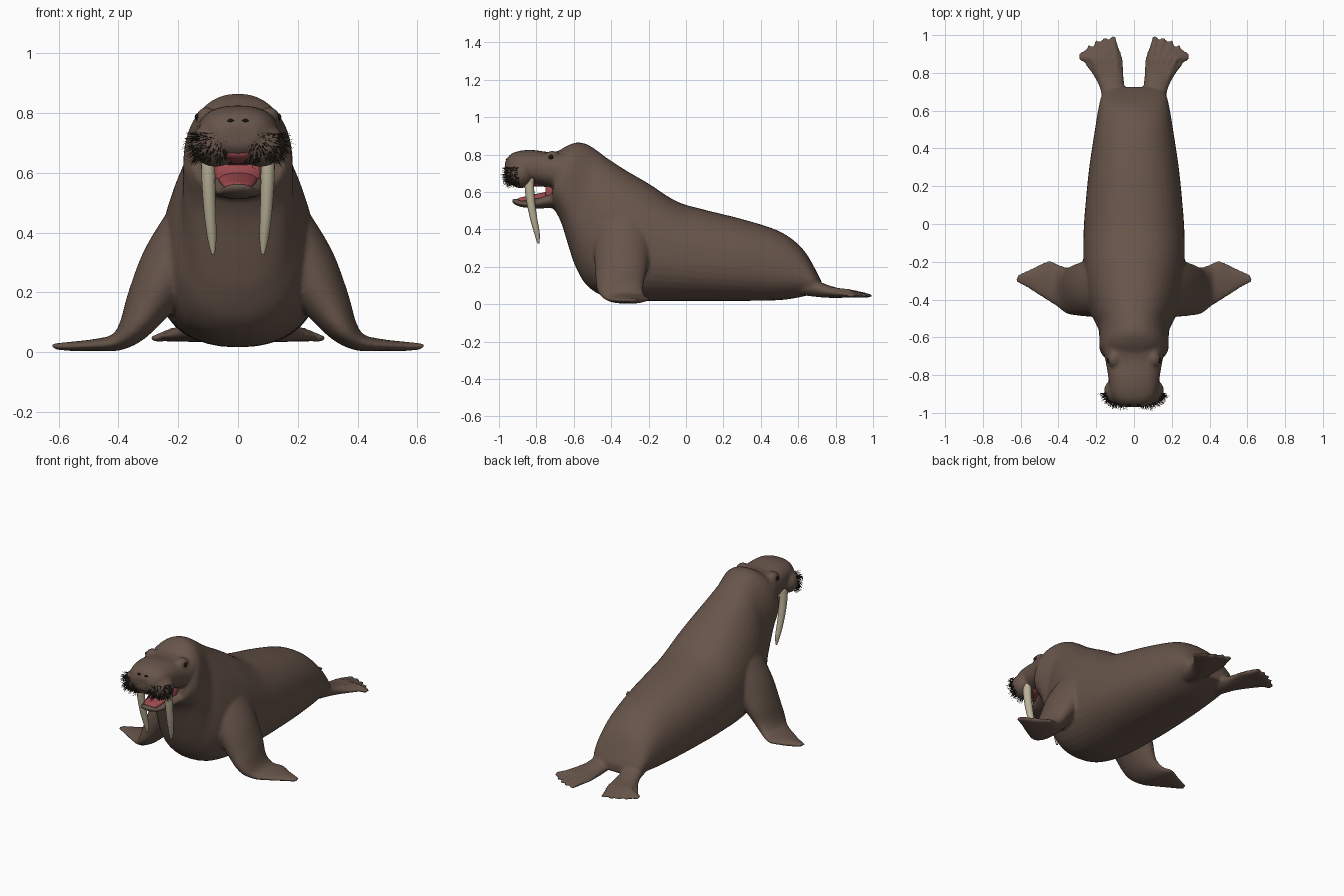
import bpy, bmesh, math, random
from mathutils import Vector as V

random.seed(4)


def material(name, rgb):
    m = bpy.data.materials.new(name)
    m.diffuse_color = (*rgb, 1)
    return m


SKIN = material("brown skin", (0.135, 0.09, 0.068))
IVORY = material("ivory", (0.50, 0.45, 0.32))
RED = material("mouth red", (0.35, 0.07, 0.08))
BRISTLE = material("dark bristle", (0.04, 0.032, 0.02))
BLACK = material("eye black", (0.012, 0.009, 0.008))


def finish(bm, name, mat):
    bmesh.ops.recalc_face_normals(bm, faces=bm.faces)
    me = bpy.data.meshes.new(name)
    bm.to_mesh(me)
    bm.free()
    me.materials.append(mat)
    for p in me.polygons:
        p.use_smooth = True
    ob = bpy.data.objects.new(name, me)
    bpy.context.collection.objects.link(ob)
    return ob


def spline(rows, steps):
    """Catmull-Rom interpolation of rows of numbers."""
    out = []
    for i in range(len(rows) - 1):
        p0, p1, p2 = rows[max(i - 1, 0)], rows[i], rows[i + 1]
        p3 = rows[min(i + 2, len(rows) - 1)]
        for s in range(steps):
            t = s / steps
            out.append([b + .5 * t * (c - a + t * (2*a - 5*b + 4*c - d + t * (3*(b - c) + d - a)))
                        for a, b, c, d in zip(p0, p1, p2, p3)])
    return out + [list(rows[-1])]


def loft(bm, rows, side=1, n=28, power=2.0, pear=0.0, steps=4):
    """Closed tube: each row is edge point A, opposite point B, half thickness."""
    rows = spline(rows, steps)
    cen = [(V(r[:3]) + V(r[3:6])) / 2 for r in rows]
    rings = []
    for i, r in enumerate(rows):
        h = (V(r[:3]) - V(r[3:6])) / 2
        tan = cen[min(i + 1, len(cen) - 1)] - cen[max(i - 1, 0)]
        w = h.cross(tan).normalized() * max(r[6], .002)
        ring = []
        for k in range(n):
            a = 2 * math.pi * k / n
            c, s = math.cos(a), math.sin(a)
            c = math.copysign(abs(c) ** (2 / power), c)
            s = math.copysign(abs(s) ** (2 / power), s)
            p = cen[i] + h * c + w * s * (1 - pear * c)
            ring.append(bm.verts.new((p.x * side, p.y, p.z)))
        rings.append(ring)
    for a, b in zip(rings, rings[1:]):
        for k in range(n):
            bm.faces.new((a[k], a[k - 1], b[k - 1], b[k]))
    bm.faces.new(rings[0])
    bm.faces.new(rings[-1])


def mid(rows):
    """Rows of (y top, z top, y bottom, z bottom, half width) on the centre plane."""
    return [(0, a, b, 0, c, d, w) for a, b, c, d, w in rows]


def blob(bm, loc, size, seg=20):
    r = bmesh.ops.create_uvsphere(bm, u_segments=seg, v_segments=seg // 2, radius=1)
    for v in r["verts"]:
        v.co = V(loc) + V([a * b for a, b in zip(v.co, size)])


# Body, from rump to neck
bm = bmesh.new()
loft(bm, mid([(.725, .12, .725, .07, .11), (.69, .19, .69, .06, .165), (.62, .30, .62, .04, .185),
              (.5, .39, .5, .022, .205), (.3, .455, .3, .018, .235), (.1, .505, .1, .018, .255),
              (-.05, .55, -.05, .018, .265), (-.2, .645, -.27, .018, .265),
              (-.32, .715, -.43, .04, .25), (-.42, .78, -.53, .10, .22),
              (-.48, .825, -.59, .20, .19), (-.53, .855, -.625, .30, .183),
              (-.58, .865, -.665, .43, .182), (-.63, .85, -.70, .50, .178),
              (-.68, .82, -.725, .53, .155)]), n=40, power=2.3, pear=.1)
# Upper head and muzzle
loft(bm, mid([(-.58, .85, -.60, .55, .16), (-.66, .825, -.66, .59, .165), (-.73, .814, -.73, .62, .15),
              (-.82, .825, -.82, .64, .135), (-.89, .82, -.90, .65, .125),
              (-.94, .80, -.945, .66, .10), (-.968, .76, -.968, .69, .06)]), power=2.4)
# Lower jaw
loft(bm, mid([(-.60, .62, -.60, .48, .14), (-.70, .605, -.70, .512, .12), (-.79, .575, -.79, .512, .088),
              (-.87, .555, -.87, .518, .068), (-.91, .565, -.91, .53, .05), (-.93, .562, -.93, .545, .02)]))
for s in (1, -1):
    # Whisker pads and brows
    blob(bm, (s * .075, -.885, .695), (.085, .075, .075))
    blob(bm, (s * .105, -.715, .785), (.035, .045, .035))
    # Fore flippers with shoulders
    loft(bm, [(.08, -.44, .52, .08, -.14, .46, .11), (.16, -.48, .40, .16, -.17, .37, .11),
              (.23, -.49, .27, .23, -.19, .28, .105), (.29, -.485, .16, .30, -.21, .18, .08),
              (.35, -.475, .075, .35, -.23, .085, .052), (.41, -.435, .032, .40, -.215, .037, .03),
              (.50, -.38, .022, .45, -.195, .028, .02), (.57, -.335, .02, .53, -.23, .02, .016),
              (.625, -.305, .02, .615, -.27, .02, .010)], s)
    # Hind flippers
    loft(bm, [(.04, .62, .10, .165, .60, .12, .06), (.05, .71, .075, .175, .70, .085, .042),
              (.055, .80, .062, .205, .77, .065, .03), (.06, .88, .055, .255, .84, .055, .02),
              (.085, .95, .048, .282, .89, .048, .013), (.105, .975, .046, .275, .915, .046, .010)], s)
    # Hind toes
    for k in range(5):
        x, y = .11 + .041 * k, .998 - .004 * k - .0045 * k * k
        x0 = .08 + .022 * k
        loft(bm, [(x0, .74, .095, x0, .74, .05, .012),
                  ((x0 + x) / 2, .87, .083, (x0 + x) / 2, .87, .038, .015),
                  (x, y - .03, .060, x, y - .03, .035, .020),
                  (x, y, .052, x, y, .040, .010)], s, n=10)
body = finish(bm, "body", SKIN)
# Fuse all skin parts into one smooth surface
rm = body.modifiers.new("fuse", "REMESH")
rm.mode = "VOXEL"
rm.voxel_size = .009
rm.use_smooth_shade = True
sm = body.modifiers.new("soften", "SMOOTH")
sm.factor = .5
sm.iterations = 5

# Mouth lining, palate and tongue
bm = bmesh.new()
loft(bm, mid([(-.70, .66, -.70, .54, .08), (-.735, .655, -.735, .55, .078), (-.75, .64, -.75, .56, .068)]), power=3)
loft(bm, mid([(-.72, .665, -.72, .63, .07), (-.85, .665, -.85, .632, .068), (-.93, .68, -.93, .645, .055),
              (-.95, .675, -.95, .66, .03)]))
loft(bm, mid([(-.70, .61, -.70, .55, .07), (-.80, .59, -.80, .55, .06), (-.88, .572, -.88, .54, .045),
              (-.90, .565, -.90, .55, .02)]))
finish(bm, "mouth", RED)

for s, side in ((1, "left"), (-1, "right")):
    # Tusks, tapered and slightly curved
    bm = bmesh.new()
    loft(bm, [(.10, -.866, .68, .10, -.812, .68, .024), (.099, -.858, .58, .099, -.81, .58, .023),
              (.095, -.837, .47, .093, -.797, .47, .02), (.088, -.812, .38, .086, -.782, .38, .015),
              (.083, -.794, .325, .083, -.784, .325, .005)], s, n=16)
    finish(bm, side + "_tusk", IVORY)
    # Eyes
    bm = bmesh.new()
    blob(bm, (s * .133, -.722, .787), (.012, .014, .013), 12)
    finish(bm, side + "_eye", BLACK)
    # Nostrils
    bm = bmesh.new()
    blob(bm, (s * .025, -.957, .775), (.012, .008, .005), 10)
    finish(bm, side + "_nostril", BLACK)
    # Whiskers: thin spikes fanning out of the pad
    bm = bmesh.new()
    for i in range(260):
        u, v = random.uniform(-.5, 1.45), random.uniform(-.8, .55)
        d = V((math.sin(u) * math.cos(v), -math.cos(u) * math.cos(v), math.sin(v)))
        root = V((.075 + .081 * d.x, -.885 + .071 * d.y, .695 + .071 * d.z))
        tip = root + (d + V((.1, 0, -.35))).normalized() * random.uniform(.02, .042)
        tip.y = max(tip.y, -.998)
        a = d.cross(V((0, 0, 1))).normalized()
        b = d.cross(a)
        base = [root + (a * math.cos(t) + b * math.sin(t)) * .0018 for t in (0, 2.1, 4.2)]
        ps = [bm.verts.new((p.x * s, p.y, p.z)) for p in base + [tip]]
        for f in ((0, 1, 3), (1, 2, 3), (2, 0, 3), (0, 2, 1)):
            bm.faces.new([ps[k] for k in f])
    finish(bm, side + "_whiskers", BRISTLE)
